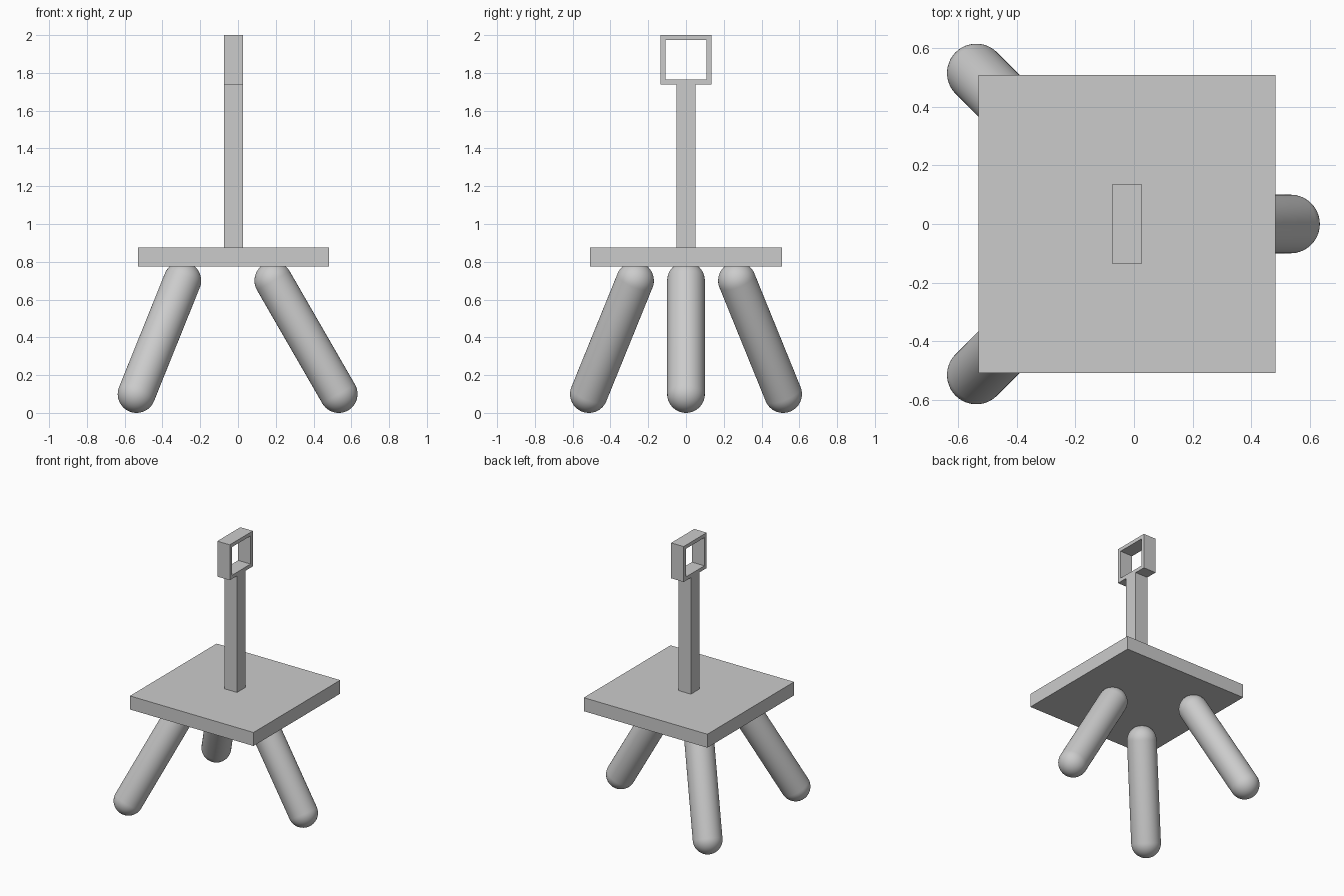
import bpy, bmesh
from math import sin, cos, pi
from mathutils import Vector, Matrix

if "Cube" in bpy.data.objects:
    bpy.data.objects.remove(bpy.data.objects["Cube"], do_unlink=True)

grey = bpy.data.materials.new("plain grey")
grey.use_nodes = True
colour = (0.6, 0.6, 0.6, 1)
grey.diffuse_color = colour
grey.node_tree.nodes["Principled BSDF"].inputs["Base Color"].default_value = colour


def add_object(name, bm):
    bmesh.ops.recalc_face_normals(bm, faces=bm.faces)
    mesh = bpy.data.meshes.new(name)
    bm.to_mesh(mesh)
    bm.free()
    mesh.materials.append(grey)
    obj = bpy.data.objects.new(name, mesh)
    bpy.context.collection.objects.link(obj)
    return obj


def box(low, high):
    low, high = Vector(low), Vector(high)
    bm = bmesh.new()
    place = Matrix.Translation((low + high) / 2) @ Matrix.Diagonal((high - low).to_4d())
    bmesh.ops.create_cube(bm, size=1, matrix=place)
    return bm


def capsule(name, foot, top, radius, steps=12):
    """Lathe a round-ended rod between two end centres."""
    foot, top = Vector(foot), Vector(top)
    axis = top - foot
    arc = [i / steps * pi / 2 for i in range(steps + 1)]
    profile = [(radius * sin(a), -radius * cos(a)) for a in arc]
    profile += [(radius * cos(a), axis.length + radius * sin(a)) for a in arc]
    bm = bmesh.new()
    verts = [bm.verts.new((r, 0, z)) for r, z in profile]
    edges = [bm.edges.new(pair) for pair in zip(verts, verts[1:])]
    bmesh.ops.spin(bm, geom=verts + edges, cent=(0, 0, 0), axis=(0, 0, 1),
                   angle=2 * pi, steps=40)
    bmesh.ops.remove_doubles(bm, verts=bm.verts, dist=0.0001)
    turn = Vector((0, 0, 1)).rotation_difference(axis).to_matrix().to_4x4()
    bm.transform(Matrix.Translation(foot) @ turn)
    for face in bm.faces:
        face.smooth = True
    return add_object(name, bm)


# Seat slab and upright post
add_object("seat", box((-0.53, -0.507, 0.775), (0.482, 0.507, 0.875)))
add_object("post", box((-0.075, -0.05, 0.875), (0.027, 0.05, 1.738)))

# Square open frame on the post, with the hole running along x
bm = box((-0.075, -0.135, 1.738), (0.027, 0.135, 2))
sides = [f for f in bm.faces if abs(f.normal.x) > 0.9]
bmesh.ops.inset_individual(bm, faces=sides, thickness=0.038)
rims = [e for f in sides for e in f.edges]
bmesh.ops.delete(bm, geom=sides, context='FACES_ONLY')
bmesh.ops.bridge_loops(bm, edges=rims)
add_object("head_frame", bm)

# Three splayed legs
capsule("left_leg", (0.533, 0, 0.1), (0.187, 0, 0.7), 0.1)
for name, side in (("front_right_leg", -1), ("back_right_leg", 1)):
    capsule(name, (-0.537, side * 0.514, 0.1), (-0.295, side * 0.27, 0.7), 0.1)
